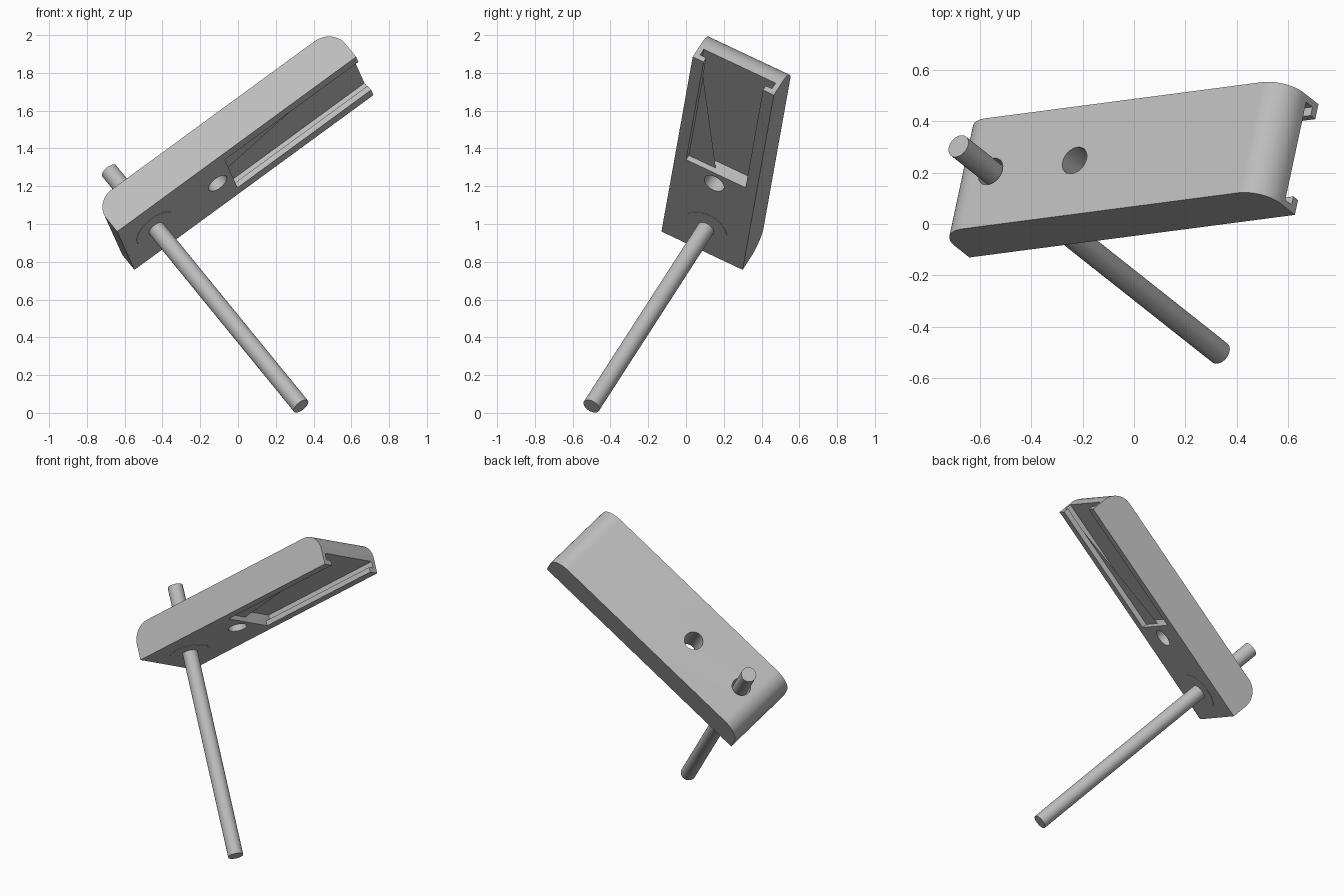
import bpy, bmesh, math
from mathutils import Matrix, Vector

if "Cube" in bpy.data.objects:
    bpy.data.objects.remove(bpy.data.objects["Cube"], do_unlink=True)

grey = bpy.data.materials.new("plain grey")
grey.use_nodes = True
grey.diffuse_color = (0.5, 0.5, 0.5, 1)
grey.node_tree.nodes["Principled BSDF"].inputs["Base Color"].default_value = (0.5, 0.5, 0.5, 1)

# Tilted frame of the block: length, width and thickness from one lower corner
along = Vector((0.803, 0.105, 0.587)).normalized()
across = Vector((0.196, 0.888, -0.413))
across = (across - along * across.dot(along)).normalized()
up = along.cross(across)
frame = Matrix((along, across, up)).transposed().to_4x4()
frame.translation = (-0.64, -0.13, 0.96)

LENGTH, WIDTH, THICK, ROUND = 1.576, 0.484, 0.22, 0.12
MID = WIDTH / 2


def add_object(name, bm):
    bmesh.ops.recalc_face_normals(bm, faces=bm.faces)
    bm.transform(frame)
    mesh = bpy.data.meshes.new(name)
    bm.to_mesh(mesh)
    bm.free()
    mesh.materials.append(grey)
    obj = bpy.data.objects.new(name, mesh)
    bpy.context.collection.objects.link(obj)
    return obj


def box(name, low, high):
    bm = bmesh.new()
    bmesh.ops.create_cube(bm, size=1)
    low, high = Vector(low), Vector(high)
    bm.transform(Matrix.Translation((low + high) / 2) @ Matrix.Diagonal(high - low).to_4x4())
    return add_object(name, bm)


def cylinder(name, s, radius, bottom, top):
    bm = bmesh.new()
    bmesh.ops.create_cone(bm, cap_ends=True, segments=48, radius1=radius,
                          radius2=radius, depth=top - bottom)
    bm.transform(Matrix.Translation((s, MID, (bottom + top) / 2)))
    return add_object(name, bm)


def activate(obj):
    bpy.ops.object.select_all(action="DESELECT")
    obj.select_set(True)
    bpy.context.view_layer.objects.active = obj


def cut(obj, cutter):
    mod = obj.modifiers.new("cut", "BOOLEAN")
    mod.operation, mod.solver, mod.object = "DIFFERENCE", "EXACT", cutter
    activate(obj)
    bpy.ops.object.modifier_apply(modifier=mod.name)
    bpy.data.objects.remove(cutter, do_unlink=True)


# Block: side profile with both upper corners rounded, extruded across
profile = [(0, 0), (LENGTH, 0)]
for centre, start in ((LENGTH - ROUND, 0), (ROUND, 90)):
    for i in range(17):
        a = math.radians(start + 90 * i / 16)
        profile.append((centre + ROUND * math.cos(a), THICK - ROUND + ROUND * math.sin(a)))
bm = bmesh.new()
face = bm.faces.new([bm.verts.new((s, 0, t)) for s, t in profile])
new = bmesh.ops.extrude_face_region(bm, geom=[face])["geom"]
bmesh.ops.translate(bm, vec=(0, WIDTH, 0), verts=[v for v in new if isinstance(v, bmesh.types.BMVert)])
block = add_object("block", bm)

# Undercut slot on the underside, open at the far end
SLOT = 0.695
for name, margin, low, high in (("slot_opening", 0.065, -0.1, 0.05),
                                ("slot_undercut", 0.028, 0.032, 0.075)):
    cut(block, box(name, (SLOT, margin, low), (LENGTH + 0.2, WIDTH - margin, high)))

# Two holes through the thickness
for s in (0.2, 0.607):
    cut(block, cylinder("hole_cutter", s, 0.058, -0.1, THICK + 0.1))

# Rod through the near hole, with a flush collar under the block
rod = cylinder("rod", 0.2, 0.047, -1.357, 0.44)
collar = cylinder("rod_collar", 0.2, 0.125, -0.002, 0.02)

for obj in (block, rod, collar):
    activate(obj)
    bpy.ops.object.shade_smooth_by_angle(angle=math.radians(30))
